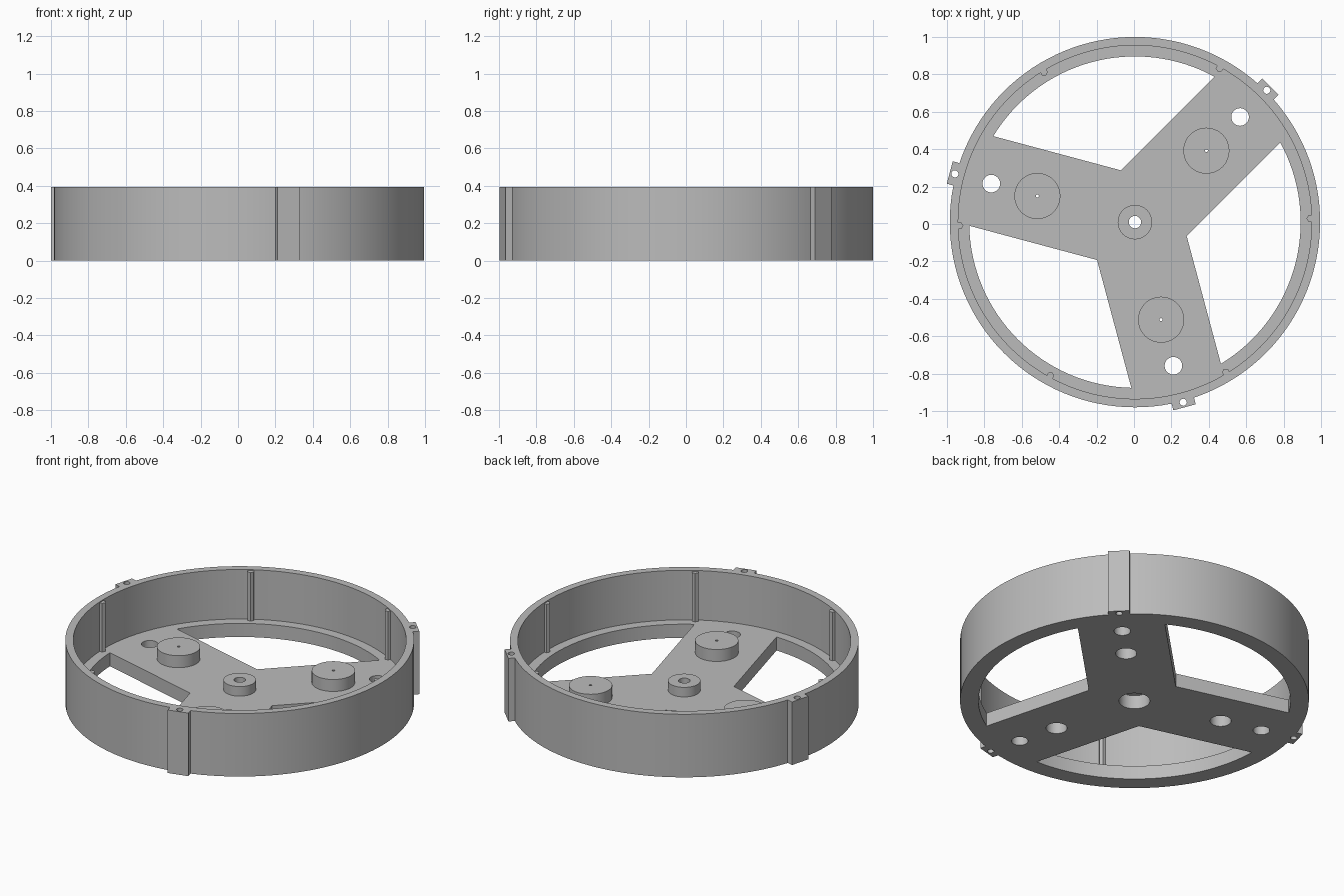
import bpy
import math
from mathutils import Matrix, Vector

cube = bpy.data.objects.get("Cube")
if cube:
    bpy.data.objects.remove(cube, do_unlink=True)

CENTRE = Vector((0.005, 0.01))
HEIGHT, PLATE = 0.395, 0.085
OUTER, INNER, WINDOW = 0.99, 0.945, 0.886
ARM_HALF = 0.248
ARMS = [math.radians(a) for a in (45, 165, 285)]

grey = bpy.data.materials.new("plain grey")
grey.use_nodes = True
grey.diffuse_color = (0.5, 0.5, 0.5, 1)
grey.node_tree.nodes["Principled BSDF"].inputs["Base Color"].default_value = (0.5, 0.5, 0.5, 1)


def circle(radius, distance=0, n=48):
    return [(distance + radius * math.cos(math.tau * i / n),
             radius * math.sin(math.tau * i / n)) for i in range(n)]


def prism(name, profile, z0, z1, angle=0):
    """Extrude a counter-clockwise profile, turned about the drum axis."""
    turn = Matrix.Rotation(angle, 2)
    pts = [turn @ Vector(p) + CENTRE for p in profile]
    n = len(pts)
    verts = [(p.x, p.y, z) for z in (z0, z1) for p in pts]
    faces = [tuple(reversed(range(n))), tuple(range(n, 2 * n))]
    faces += [(i, (i + 1) % n, n + (i + 1) % n, n + i) for i in range(n)]
    mesh = bpy.data.meshes.new(name)
    mesh.from_pydata(verts, [], faces)
    obj = bpy.data.objects.new(name, mesh)
    bpy.context.collection.objects.link(obj)
    return obj


def activate(obj):
    bpy.ops.object.select_all(action='DESELECT')
    obj.select_set(True)
    bpy.context.view_layer.objects.active = obj


def combine(obj, tool, operation):
    activate(obj)
    mod = obj.modifiers.new("combine", 'BOOLEAN')
    mod.operation, mod.solver, mod.object = operation, 'EXACT', tool
    bpy.ops.object.modifier_apply(modifier=mod.name)
    bpy.data.objects.remove(tool, do_unlink=True)


def cut(obj, *args):
    combine(obj, prism("cutter", *args), 'DIFFERENCE')


# Drum with outside lugs
drum = prism("drum", circle(OUTER, n=128), 0, HEIGHT)
lug_profile = [(0.965, -0.062), (1.025, -0.062), (1.025, 0.062), (0.965, 0.062)]
for a in ARMS:
    combine(drum, prism("lug", lug_profile, 0, HEIGHT, a), 'UNION')
cut(drum, circle(INNER, n=128), PLATE, HEIGHT + 0.1)

# Windows between the three arms: a corner near the hub and an arc at the flange
half = math.pi / 3 - math.asin(ARM_HALF / WINDOW)
window = [(ARM_HALF / math.sin(math.pi / 3), 0)]
for i in range(33):
    t = half * (i / 16 - 1)
    window.append((WINDOW * math.cos(t), WINDOW * math.sin(t)))
for a in ARMS:
    cut(drum, window, -0.1, PLATE + 0.05, a + math.pi / 3)

# Holes through the drum
cut(drum, circle(0.088), -0.1, PLATE + 0.05)
for a in ARMS:
    cut(drum, circle(0.06, 0.54), -0.1, PLATE + 0.05, a)
    cut(drum, circle(0.047, 0.795), -0.1, PLATE + 0.05, a)
    cut(drum, circle(0.019, 0.997, 24), -0.1, HEIGHT + 0.1, a)
parts = [drum]

# Centre hub
hub = prism("hub", circle(0.092), PLATE, 0.145)
cut(hub, circle(0.033), 0, 0.2)
parts.append(hub)

# Arm bosses, hollow underneath with a pin hole on top
for i, a in enumerate(ARMS):
    boss = prism(f"arm_boss_{i + 1}", circle(0.123, 0.54), PLATE, 0.16, a)
    cut(boss, circle(0.06, 0.54), 0, 0.135, a)
    cut(boss, circle(0.008, 0.54, 12), 0, 0.2, a)
    parts.append(boss)

# Upright ribs on the inside wall
rib_profile = [(0.95, -0.018), (0.95, 0.018), (0.928, 0.018), (0.918, 0.0), (0.928, -0.018)]
for i in range(6):
    parts.append(prism(f"wall_rib_{i + 1}", rib_profile, PLATE, HEIGHT - 0.006,
                       math.radians(1.2 + 60 * i)))

for obj in parts:
    obj.data.materials.clear()
    obj.data.materials.append(grey)
    activate(obj)
    bpy.ops.object.shade_smooth_by_angle(angle=math.radians(25))
